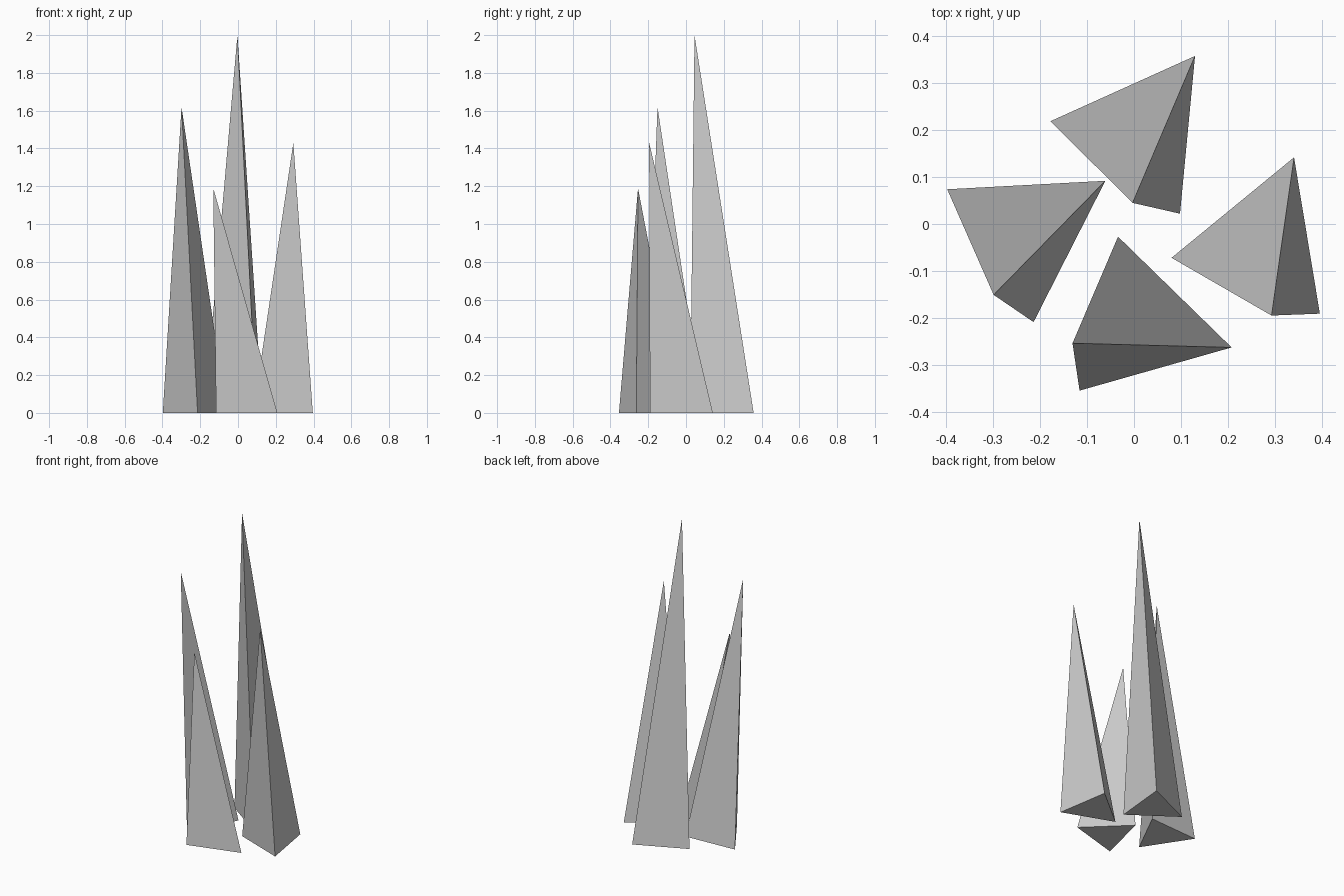
import bpy
import bmesh

if "Cube" in bpy.data.objects:
    bpy.data.objects.remove(bpy.data.objects["Cube"])


def spike(name, base, tip):
    """Three-sided leaning spike: flat triangle on the ground, one tip."""
    bm = bmesh.new()
    ring = [bm.verts.new((x, y, 0)) for x, y in base]
    top = bm.verts.new(tip)
    bm.faces.new(ring)
    for i in range(3):
        bm.faces.new((ring[i], ring[(i + 1) % 3], top))
    bmesh.ops.recalc_face_normals(bm, faces=bm.faces)
    mesh = bpy.data.meshes.new(name)
    bm.to_mesh(mesh)
    bm.free()
    bpy.context.collection.objects.link(bpy.data.objects.new(name, mesh))


# Tall spike at the back, then shorter ones around it
spike("back_spike", [(-0.178, 0.219), (0.130, 0.358), (0.098, 0.022)], (-0.003, 0.045, 2.0))
spike("left_spike", [(-0.398, 0.074), (-0.061, 0.092), (-0.214, -0.209)], (-0.299, -0.151, 1.62))
spike("right_spike", [(0.080, -0.072), (0.341, 0.142), (0.396, -0.191)], (0.293, -0.195, 1.43))
spike("front_spike", [(-0.034, -0.027), (0.208, -0.263), (-0.116, -0.355)], (-0.131, -0.254, 1.19))
